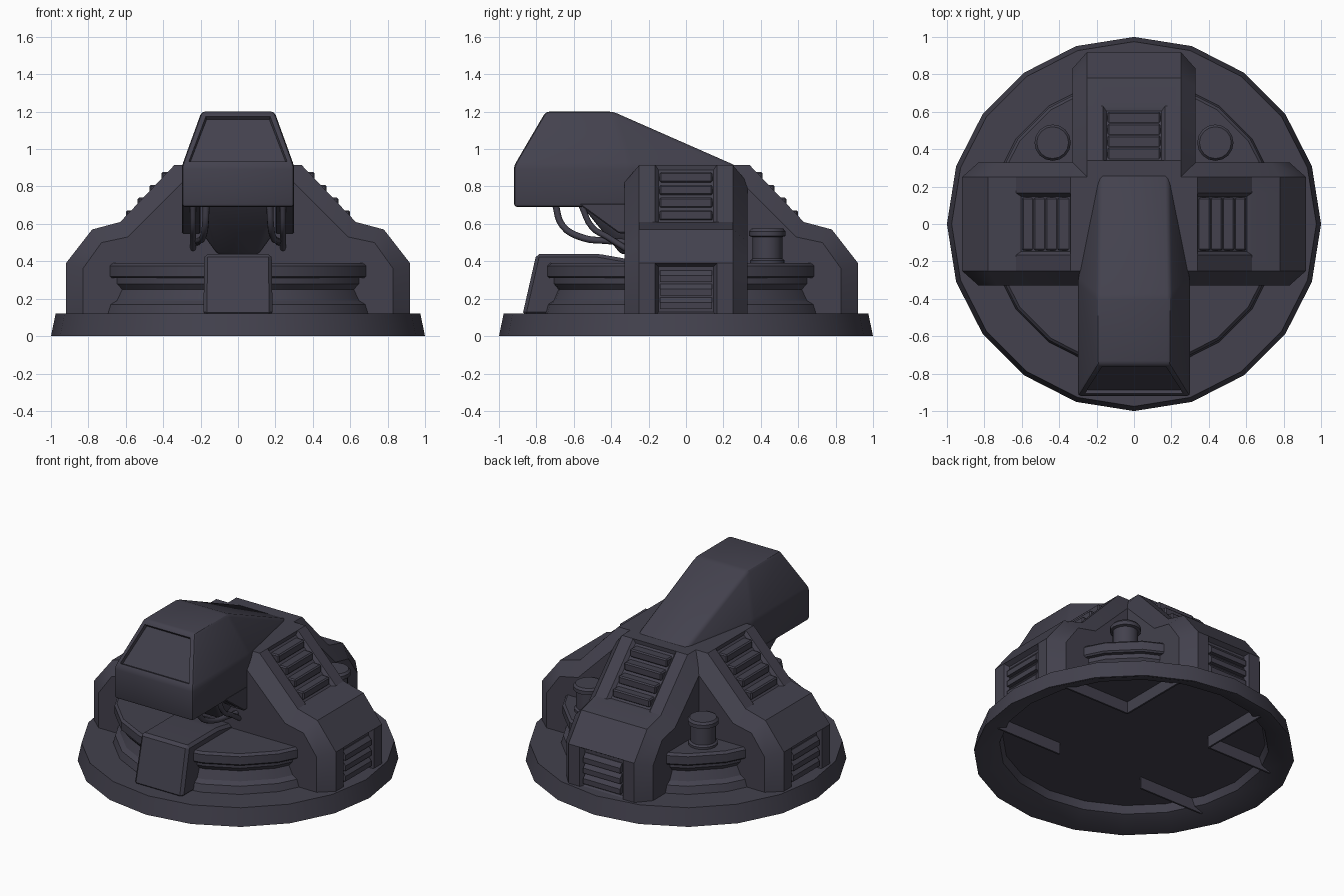
import bpy, bmesh, math
from mathutils import Matrix, Vector

if "Cube" in bpy.data.objects:
    bpy.data.objects.remove(bpy.data.objects["Cube"])

METAL = bpy.data.materials.new("dark slate metal")
METAL.diffuse_color = (0.056, 0.053, 0.075, 1)
METAL.use_nodes = True
METAL.node_tree.nodes["Principled BSDF"].inputs["Base Color"].default_value = METAL.diffuse_color


def finish(name, bm, turn=0.0):
    """Turn a bmesh into a smooth-by-angle object, optionally rotated about z."""
    bmesh.ops.rotate(bm, verts=bm.verts, cent=(0, 0, 0), matrix=Matrix.Rotation(turn, 3, 'Z'))
    me = bpy.data.meshes.new(name)
    bm.to_mesh(me)
    bm.free()
    me.materials.append(METAL)
    me.shade_smooth()
    me.set_sharp_from_angle(angle=math.radians(30))
    ob = bpy.data.objects.new(name, me)
    bpy.context.collection.objects.link(ob)
    return ob


def hull_bm(points, bevel=0.0, segments=1):
    bm = bmesh.new()
    for p in points:
        bm.verts.new(p)
    bmesh.ops.convex_hull(bm, input=bm.verts)
    bmesh.ops.dissolve_limit(bm, angle_limit=math.radians(2), verts=bm.verts, edges=bm.edges)
    bmesh.ops.recalc_face_normals(bm, faces=bm.faces)
    if bevel:
        bmesh.ops.bevel(bm, geom=bm.edges[:], offset=bevel, segments=segments,
                        profile=0.5, affect='EDGES', clamp_overlap=True)
    return bm


def mirrored(points):
    return [(s * x, y, z) for x, y, z in points for s in (1, -1)]


def box_bm(x0, x1, y0, y1, z0, z1, bevel=0.0):
    return hull_bm([(x, y, z) for x in (x0, x1) for y in (y0, y1) for z in (z0, z1)], bevel)


def lathe(name, profile, sides, cx=0, cy=0):
    """Revolve (radius, z) points; the profile starts and ends on the axis."""
    bm = bmesh.new()
    rings = []
    for r, z in profile:
        n = 1 if r == 0 else sides
        rings.append([bm.verts.new((cx + r * math.cos(math.tau * i / sides),
                                    cy + r * math.sin(math.tau * i / sides), z)) for i in range(n)])
    for a, b in zip(rings, rings[1:]):
        for i in range(sides):
            j = (i + 1) % sides
            quad = [a[i % len(a)], a[j % len(a)], b[j % len(b)], b[i % len(b)]]
            bm.faces.new(list(dict.fromkeys(quad)))
    bmesh.ops.recalc_face_normals(bm, faces=bm.faces)
    return finish(name, bm)


# Twenty-sided base ring, hollow underneath, and the drum standing on it
lathe("base_ring", [(0, .12), (.975, .12), (1, 0), (.985, 0), (.84, .06), (.82, .11), (0, .11)], 20)
lathe("drum", [(0, .115), (.78, .115), (.765, .17), (.735, .19), (.71, .25), (.735, .28), (.735, .31),
               (.76, .31), (.77, .32), (.77, .375), (.755, .39), (0, .39)], 20)

# Three buttress legs with chamfered shoulders and louvred vents
OUTER = [(0, .11), (.92, .11), (.92, .39), (.78, .57), (.63, .61), (.34, .915), (0, .915)]
INNER = [(0, .11), (.83, .11), (.83, .36), (.73, .50), (.59, .53), (.30, .82), (0, .82)]


def buttress(name, turn):
    bm = bmesh.new()
    layers = []
    for y, prof in ((-.33, INNER), (-.25, OUTER), (-.165, OUTER), (.165, OUTER), (.25, OUTER), (.33, INNER)):
        layers.append([bm.verts.new((x, y, z)) for x, z in prof])
    n = len(OUTER)
    for a, b in zip(layers, layers[1:]):
        for i in range(n):
            bm.faces.new((a[i], a[(i + 1) % n], b[(i + 1) % n], b[i]))
    bm.faces.new(layers[0])
    bm.faces.new(layers[-1])
    bmesh.ops.recalc_face_normals(bm, faces=bm.faces)

    # recessed vent openings in the end wall and the steep slope
    def middle(px, pz):
        return [min(bm.faces, key=lambda f: (f.calc_center_median() - Vector((px, 0, pz))).length)]
    bmesh.ops.inset_individual(bm, faces=middle(.92, .25), thickness=.025, depth=-.03)
    bmesh.ops.inset_individual(bm, faces=middle(.485, .7625), thickness=.025, depth=-.02)
    finish(name, bm, turn)

    for i in range(4):
        x, z = .41 + .063 * i, .877 - .068 * i
        finish(f"{name}_slope_slat_{i}", box_bm(x - .12, x, -.142, .142, z - .055, z, .008), turn)
    for i in range(3):
        z = .145 + .072 * i
        slat = hull_bm([(x, y, h) for y in (-.14, .14) for x, h in
                        ((.87, z), (.917, z), (.917, z + .035), (.895, z + .062), (.87, z + .062))])
        finish(f"{name}_end_slat_{i}", slat, turn)
    # stiffening ribs under the base
    for s in (-.33, .33):
        finish(f"{name}_under_rib", box_bm(.33, .83, s - .006, s + .006, .03, .112), turn)


for leg, turn in (("right_leg", 0), ("rear_leg", math.pi / 2), ("left_leg", math.pi)):
    buttress(leg, turn)

# Capped posts on the drum between the legs
for side, x in (("left", -.435), ("right", .435)):
    lathe(side + "_post", [(0, .38), (.092, .38), (.092, .405), (.08, .415), (.08, .53), (.097, .535),
                           (.097, .56), (.085, .575), (0, .575)], 16, x, .435)

# Overhanging head with a recessed front window
head = hull_bm(mirrored([(.3, -.92, .69), (.3, -.92, .91), (.195, -.75, 1.2), (.195, -.39, 1.2),
                         (.3, -.3, .91), (.3, -.3, .69), (.185, .27, .91), (.185, .27, .69)]), .018, 2)
aim = Vector((0, -.29, .17)).normalized()
window = [max((f for f in head.faces if f.normal.dot(aim) > .99), key=lambda f: f.calc_area())]
bmesh.ops.inset_individual(head, faces=window, thickness=.016, depth=0)
bmesh.ops.inset_individual(head, faces=window, thickness=.008, depth=-.02)
finish("head", head)

# Side cheeks and tapered neck below the head
for side, s in (("left", -1), ("right", 1)):
    finish(side + "_cheek", hull_bm([(s * x, y, z) for x in (.2, .3) for y, z in
                                     ((-.58, .71), (-.36, .55), (-.2, .55), (-.2, .71))], .006))
finish("neck", hull_bm(mirrored([(.19, -.56, .70), (.19, -.36, .55), (.11, -.35, .44),
                                 (.19, -.2, .70), (.11, -.2, .44)]), .01))

# Front chute block
finish("front_chute", hull_bm(mirrored([(.185, -.875, .11), (.18, -.8, .44), (.18, -.47, .44),
                                        (.18, -.36, .41), (.185, -.3, .11), (.18, -.3, .41)]), .018))


# Hoses hanging from the head into the body
def hose(name, points, radius):
    cu = bpy.data.curves.new(name, 'CURVE')
    cu.dimensions = '3D'
    cu.bevel_depth, cu.bevel_resolution, cu.resolution_u = radius, 2, 4
    sp = cu.splines.new('BEZIER')
    sp.bezier_points.add(len(points) - 1)
    for bp, p in zip(sp.bezier_points, points):
        bp.co = p
        bp.handle_left_type = bp.handle_right_type = 'AUTO'
    cu.materials.append(METAL)
    bpy.context.collection.objects.link(bpy.data.objects.new(name, cu))


for side, s in (("left", -1), ("right", 1)):
    hose(side + "_long_hose", [(s * .17, -.70, .71), (s * .175, -.66, .59), (s * .19, -.55, .525),
                               (s * .21, -.42, .51), (s * .22, -.31, .50)], .018)
    hose(side + "_short_hose", [(s * .24, -.56, .70), (s * .24, -.50, .58), (s * .24, -.42, .53),
                                (s * .24, -.31, .46)], .016)
